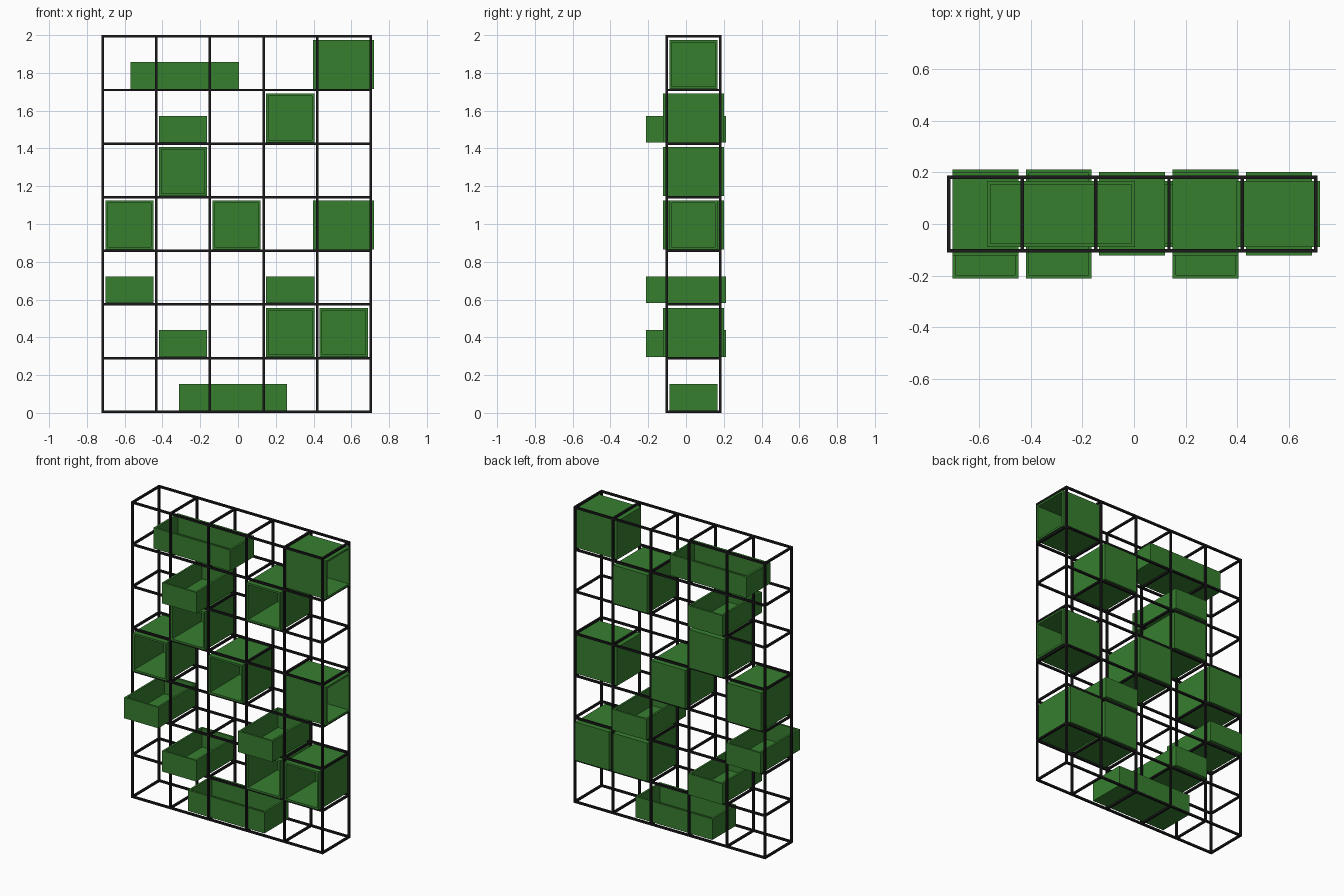
import bpy, bmesh
from mathutils import Vector

if "Cube" in bpy.data.objects:
    bpy.data.objects.remove(bpy.data.objects["Cube"])

P = 0.2838                      # cell pitch
X0, Y0, Z0 = -0.716, -0.103, 0.0065
BAR, WALL = 0.013, 0.013
COLS, ROWS = 5, 7
W, H, LOW = 0.255, 0.259, 0.141  # bin width, tall bin height, tray height


def material(name, rgb):
    m = bpy.data.materials.new(name)
    m.diffuse_color = (*rgb, 1)
    m.use_nodes = True
    m.node_tree.nodes["Principled BSDF"].inputs["Base Color"].default_value = m.diffuse_color
    return m


black = material("black_metal", (0.01, 0.01, 0.01))
green = material("green", (0.038, 0.21, 0.028))


def add_box(bm, lo, hi):
    lo, hi = Vector(lo), Vector(hi)
    verts = bmesh.ops.create_cube(bm, size=1)["verts"]
    for v in verts:
        v.co = (lo + hi) / 2 + v.co * (hi - lo)


def finish(bm, name, mat):
    me = bpy.data.meshes.new(name)
    bm.to_mesh(me)
    bm.free()
    ob = bpy.data.objects.new(name, me)
    me.materials.append(mat)
    bpy.context.collection.objects.link(ob)
    return ob


def open_bin(name, lo, hi, open_dir):
    """Thin-walled box with the face towards open_dir removed."""
    bm = bmesh.new()
    add_box(bm, lo, hi)
    bm.normal_update()
    gone = [f for f in bm.faces if f.normal.dot(Vector(open_dir)) > 0.9]
    bmesh.ops.delete(bm, geom=gone, context="FACES")
    ob = finish(bm, name, green)
    mod = ob.modifiers.new("walls", "SOLIDIFY")
    mod.thickness, mod.offset, mod.use_even_offset = WALL, -1, True


# wire frame: uprights, rails and depth bars
h = BAR / 2
xs = [X0 + i * P for i in range(COLS + 1)]
ys = [Y0, Y0 + P]
zs = [Z0 + i * P for i in range(ROWS + 1)]


def bars(name, segments):
    bm = bmesh.new()
    for a, b in segments:
        add_box(bm, [c - h for c in a], [c + h for c in b])
    finish(bm, name, black)


bars("frame_uprights", [((x, y, zs[0]), (x, y, zs[-1])) for x in xs for y in ys])
bars("frame_rails", [((xs[0], y, z), (xs[-1], y, z)) for z in zs for y in ys])
bars("frame_depth_bars", [((x, ys[0], z), (x, ys[1], z)) for x in xs for z in zs])

# cubby boxes open to the front
FRONT, RIGHT, UP = (0, -1, 0), (1, 0, 0), (0, 0, 1)
for c, r in [(3, 5), (1, 4), (0, 3), (2, 3), (3, 1), (4, 1)]:
    x, z = xs[c] + 0.0135, zs[r] + h
    open_bin("cubby_box", (x, -0.122, z), (x + W, 0.201, z + H), FRONT)

# trays pulled through the frame front to back
for c, r in [(1, 5), (0, 2), (3, 2), (1, 1)]:
    x, z = xs[c] + 0.0135, zs[r] + h
    open_bin("tray", (x, -0.211, z), (x + W, 0.211, z + LOW), UP)

# cubby boxes open to the right end
y = Y0 + 0.0145
for r in (6, 3):
    z = zs[r] + h
    open_bin("end_cubby_box", (0.397, y, z), (0.72, y + W, z + H), RIGHT)

# long trays lying across the cells
for x, r in [(-0.568, 6), (-0.313, 0)]:
    z = zs[r] + h
    open_bin("long_tray", (x, y, z), (x + 0.572, y + W, z + LOW), UP)
